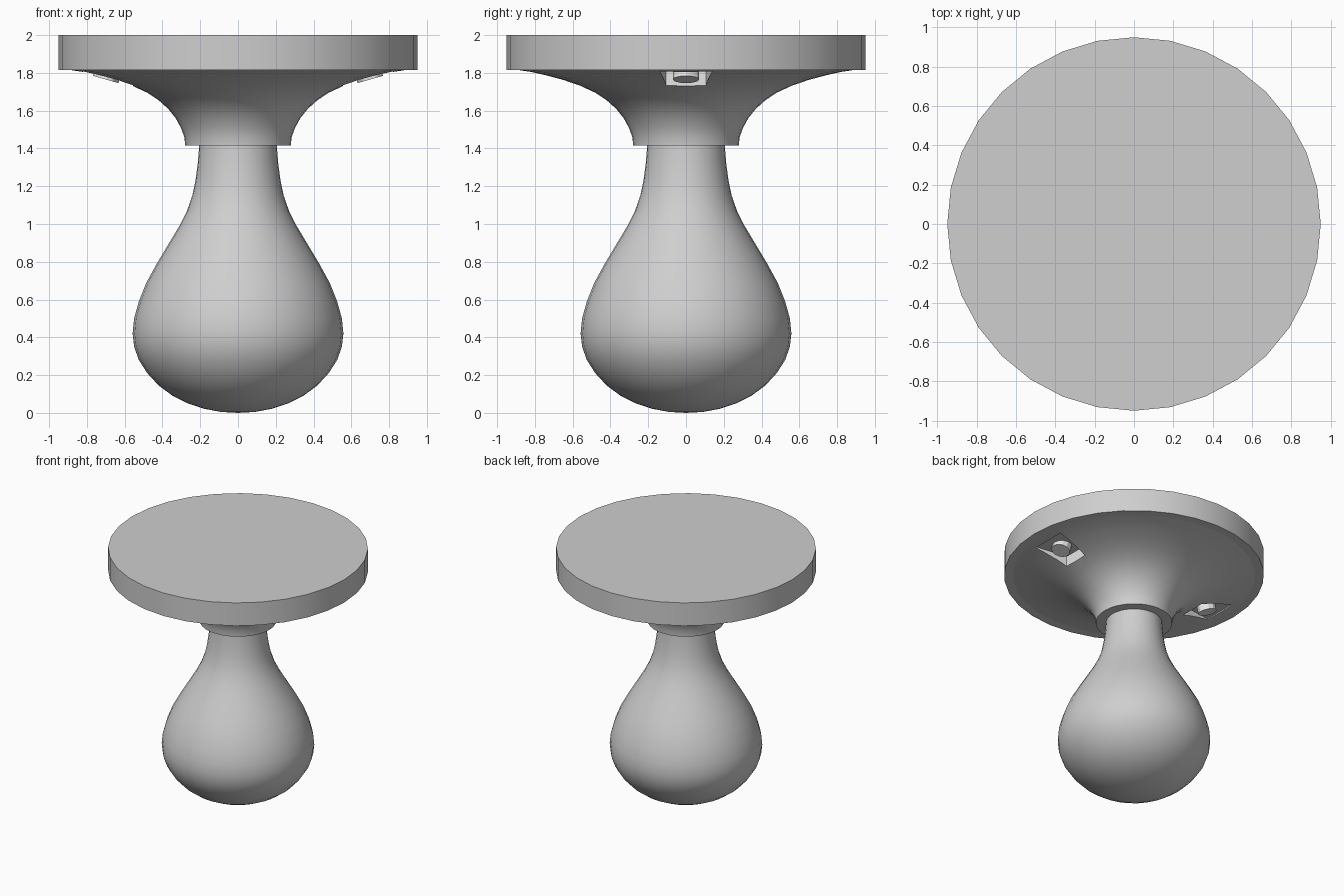
import bpy, bmesh, math
from mathutils import Matrix

if "Cube" in bpy.data.objects:
    bpy.data.objects.remove(bpy.data.objects["Cube"])


def material(name, v):
    m = bpy.data.materials.new(name)
    m.diffuse_color = (v, v, v, 1)
    m.use_nodes = True
    m.node_tree.nodes["Principled BSDF"].inputs["Base Color"].default_value = m.diffuse_color
    return m


body = material("body grey", 0.62)
pale = material("pale grey", 0.80)


def add(name, bm, *mats):
    bmesh.ops.recalc_face_normals(bm, faces=bm.faces)
    me = bpy.data.meshes.new(name)
    bm.to_mesh(me)
    bm.free()
    ob = bpy.data.objects.new(name, me)
    bpy.context.collection.objects.link(ob)
    for m in mats:
        me.materials.append(m)
    return ob


def activate(ob):
    bpy.ops.object.select_all(action='DESELECT')
    ob.select_set(True)
    bpy.context.view_layer.objects.active = ob


def smooth(ob, angle=30):
    activate(ob)
    bpy.ops.object.shade_smooth_by_angle(angle=math.radians(angle))


def lathe(name, profile, mats, sides=32):
    """Spin (radius, z) points around z; radius 0 makes a pole."""
    bm = bmesh.new()
    rings = []
    for r, z in profile:
        n = sides if r > 0 else 1
        rings.append([bm.verts.new((r * math.cos(2 * math.pi * i / sides),
                                    r * math.sin(2 * math.pi * i / sides), z)) for i in range(n)])
    for a, b in zip(rings, rings[1:]):
        for i in range(sides):
            j = (i + 1) % sides
            quad = [a[i % len(a)], a[j % len(a)], b[j % len(b)], b[i % len(b)]]
            bm.faces.new(list(dict.fromkeys(quad)))
    return add(name, bm, *mats)


# Round mounting disc
disc = lathe("mounting_disc", [(0, 1.815), (0.95, 1.815), (0.95, 2), (0, 2)], [body])
smooth(disc)

# Rounded bulb with its neck
bulb = lathe("bulb", [(0, 0), (0.09, 0.005), (0.18, 0.022), (0.27, 0.052), (0.35, 0.093), (0.42, 0.145),
                      (0.48, 0.21), (0.525, 0.28), (0.55, 0.35), (0.558, 0.42), (0.55, 0.5),
                      (0.525, 0.59), (0.485, 0.69), (0.43, 0.79), (0.37, 0.89), (0.31, 0.99),
                      (0.27, 1.07), (0.242, 1.15), (0.225, 1.23), (0.213, 1.32), (0.205, 1.42),
                      (0.203, 1.5), (0, 1.5)], [body])
smooth(bulb)

# Flared collar under the disc
collar = lathe("flared_collar", [(0, 1.415), (0.28, 1.415), (0.283, 1.455), (0.30, 1.505), (0.33, 1.56),
                                 (0.37, 1.61), (0.42, 1.655), (0.48, 1.695), (0.56, 1.732),
                                 (0.65, 1.763), (0.74, 1.787), (0.82, 1.805), (0.90, 1.817),
                                 (0.90, 1.83), (0, 1.83)], [body, pale])

for side, sign in (("right", 1), ("left", -1)):
    # Tapered screw pocket cut into the collar
    bm = bmesh.new()
    outline = [(0.555, -0.105), (0.82, -0.14), (0.82, 0.14), (0.555, 0.105)]
    low, high = ([bm.verts.new((sign * x, y, z)) for x, y in outline] for z in (1.6, 1.9))
    bm.faces.new(low)
    bm.faces.new(high)
    for i in range(4):
        j = (i + 1) % 4
        bm.faces.new((low[i], low[j], high[j], high[i]))
    for f in bm.faces:
        f.material_index = 1
    cutter = add("pocket_cutter", bm, body, pale)
    cutter.hide_render = True
    activate(collar)
    mod = collar.modifiers.new("pocket", 'BOOLEAN')
    mod.operation, mod.solver, mod.object = 'DIFFERENCE', 'EXACT', cutter
    bpy.ops.object.modifier_apply(modifier=mod.name)
    bpy.data.objects.remove(cutter)

    # Screw head sitting in the pocket, tilted with the slope
    bm = bmesh.new()
    place = (Matrix.Translation((sign * 0.70, 0, 1.765)) @ Matrix.Rotation(-sign * math.radians(16), 4, 'Y')
             @ Matrix.Translation((0, 0, 0.04)))
    bmesh.ops.create_cone(bm, cap_ends=True, segments=12, radius1=0.07, radius2=0.07,
                          depth=0.08, matrix=place)
    smooth(add(side + "_screw_head", bm, pale))

smooth(collar)
